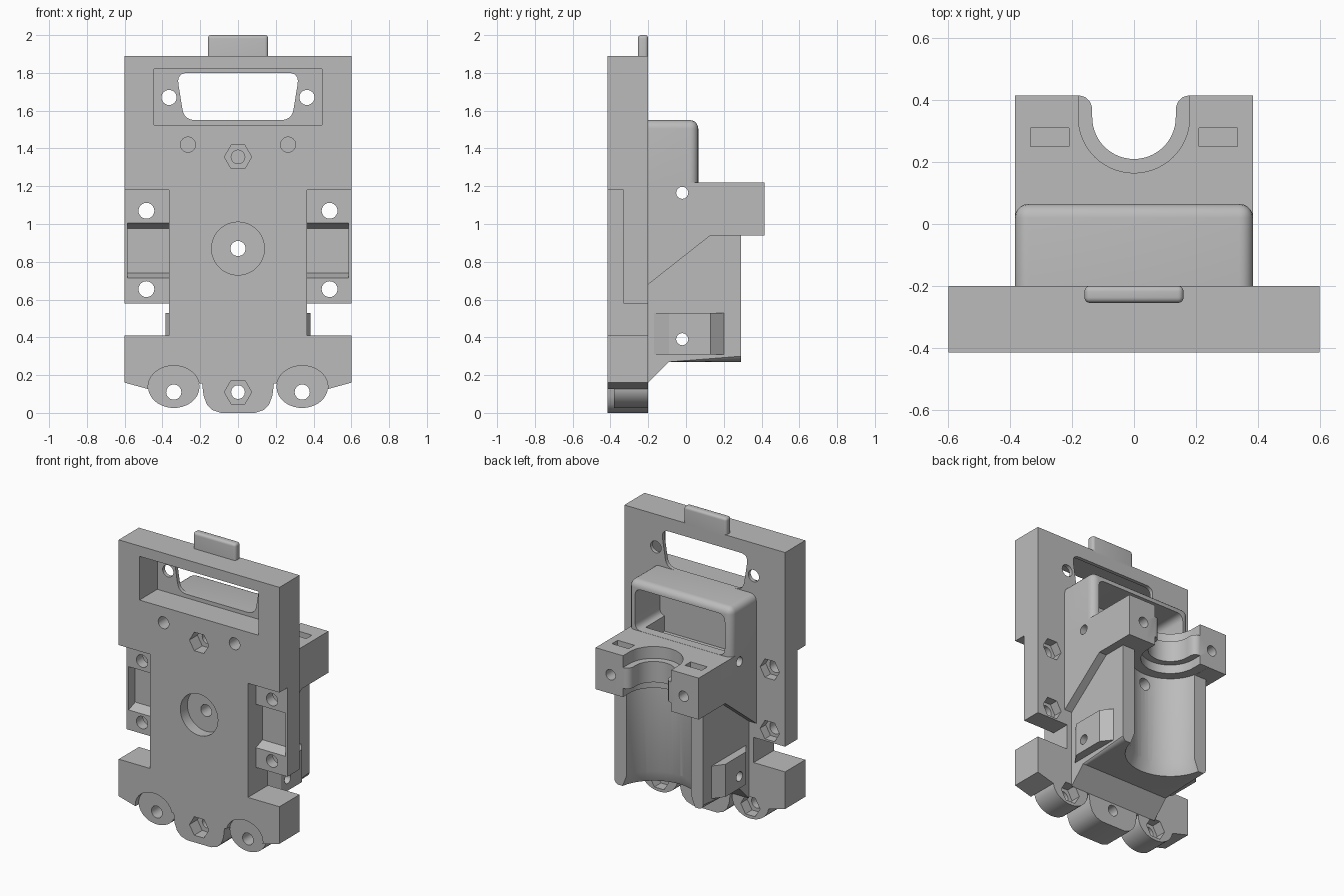
import bpy, bmesh
from math import sin, cos, pi, radians
from mathutils import Vector

cube = bpy.data.objects.get("Cube")
if cube:
    bpy.data.objects.remove(cube, do_unlink=True)

grey = bpy.data.materials.new("plain_grey")
grey.use_nodes = True
grey.diffuse_color = (0.5, 0.5, 0.5, 1)
grey.node_tree.nodes["Principled BSDF"].inputs["Base Color"].default_value = (0.5, 0.5, 0.5, 1)

FRONT, BACK = -0.415, -0.2   # the two faces of the plate


def rect(x0, x1, y0, y1):
    return [(x0, y0), (x1, y0), (x1, y1), (x0, y1)]


def ring(cx, cy, rx, ry=None, n=40):
    ry = ry or rx
    return [(cx + rx * cos(2 * pi * i / n), cy + ry * sin(2 * pi * i / n)) for i in range(n)]


def rounded(pts, r, n=6):
    """Round every corner of a polygon."""
    out = []
    for i, p in enumerate(pts):
        p = Vector(p)
        a = p + (Vector(pts[i - 1]) - p).normalized() * r
        b = p + (Vector(pts[(i + 1) % len(pts)]) - p).normalized() * r
        for k in range(n + 1):
            t = k / n
            out.append(tuple(a * (1 - t) ** 2 + p * 2 * t * (1 - t) + b * t * t))
    return out


def u_shape(r, end, cy=0.345, n=28):
    """Half circle open to the back, followed by extra mouth points."""
    arc = [(r * cos(pi + pi * i / n), cy + r * sin(pi + pi * i / n)) for i in range(n + 1)]
    return arc + end + [(-x, y) for x, y in reversed(end)]


def prism(name, pts, axis, a, b, far=None):
    """Solid between a profile at a and the same (or another) profile at b."""
    place = {"x": lambda p, d: (d, p[0], p[1]),
             "y": lambda p, d: (p[0], d, p[1]),
             "z": lambda p, d: (p[0], p[1], d)}[axis]
    bm = bmesh.new()
    lo = [bm.verts.new(place(p, a)) for p in pts]
    hi = [bm.verts.new(place(p, b)) for p in (far or pts)]
    bm.faces.new(lo)
    bm.faces.new(hi)
    for i in range(len(lo)):
        bm.faces.new((lo[i - 1], lo[i], hi[i], hi[i - 1]))
    bmesh.ops.recalc_face_normals(bm, faces=bm.faces)
    me = bpy.data.meshes.new(name)
    bm.to_mesh(me)
    bm.free()
    me.materials.append(grey)
    ob = bpy.data.objects.new(name, me)
    bpy.context.collection.objects.link(ob)
    return ob


def round_edges(ob, test, r):
    bm = bmesh.new()
    bm.from_mesh(ob.data)
    edges = [e for e in bm.edges if test(e.verts[0].co, e.verts[1].co)]
    bmesh.ops.bevel(bm, geom=edges, offset=r, segments=5, profile=0.5, affect="EDGES")
    bm.to_mesh(ob.data)
    bm.free()


def activate(ob):
    bpy.ops.object.select_all(action="DESELECT")
    ob.select_set(True)
    bpy.context.view_layer.objects.active = ob


def combine(target, tool, op):
    mod = target.modifiers.new("bool", "BOOLEAN")
    mod.operation, mod.solver, mod.object = op, "EXACT", tool
    activate(target)
    bpy.ops.object.modifier_apply(modifier=mod.name)
    bpy.data.objects.remove(tool, do_unlink=True)


def cut(target, *args, **kw):
    combine(target, prism("cutter", *args, **kw), "DIFFERENCE")


def add(target, tool):
    combine(target, tool, "UNION")


def drill(target, x, z, r, a=-0.6, b=0.6, n=32):
    cut(target, ring(x, z, r, n=n), "y", a, b)


# Base plate outline with side notches and a rounded bottom tongue
half = [(0.09, 0), (0.135, 0.015), (0.165, 0.045), (0.182, 0.09), (0.19, 0.155), (0.215, 0.155),
        (0.46, 0.122), (0.6, 0.16), (0.6, 0.41), (0.365, 0.41), (0.365, 0.58), (0.6, 0.58), (0.6, 1.89)]
plate = prism("base_plate", half + [(-x, z) for x, z in reversed(half)], "y", FRONT, BACK)

for s in (-1, 1):
    # Round lugs at the bottom, set back from the front face
    lug = ring(s * 0.34, 0.138, 0.136, 0.112)
    cut(plate, lug, "y", -0.5, -0.38)
    add(plate, prism("lug", lug, "y", -0.38, BACK))
    drill(plate, s * 0.34, 0.11, 0.04)
    drill(plate, s * 0.34, 0.11, 0.072, -0.27, 0, 6)
    # Stepped side areas with a sloped pocket
    x0, x1 = sorted((s * 0.365, s * 0.7))
    cut(plate, rect(x0, x1, 0.58, 1.18), "y", -0.5, -0.33)
    x0, x1 = sorted((s * 0.365, s * 0.585))
    cut(plate, rect(x0, x1, 0.71, 1.01), "y", -0.34, -0.26, far=rect(x0, x1, 0.74, 0.975))
    for z in (0.655, 1.07):
        drill(plate, s * 0.485, z, 0.042)
        drill(plate, s * 0.485, z, 0.072, -0.26, 0, 6)
    drill(plate, s * 0.365, 1.67, 0.04)
    drill(plate, s * 0.265, 1.42, 0.04)

# Connector recess and tapered window
cut(plate, rect(-0.445, 0.445, 1.525, 1.82), "y", -0.5, -0.225)
window = [(-0.285, 1.55), (0.285, 1.55), (0.325, 1.8), (-0.325, 1.8)]
cut(plate, rounded(window, 0.06), "y", -0.5, 0)

# Centre recess, nut seats and screw holes
drill(plate, 0, 0.87, 0.14, -0.5, -0.34, 48)
drill(plate, 0, 0.87, 0.04)
for z in (0.11, 1.355):
    drill(plate, 0, z, 0.072, -0.5, -0.33, 6)
    drill(plate, 0, z, 0.036)

# Top tab
tab = prism("top_tab", rect(-0.16, 0.16, -0.255, BACK), "z", 1.88, 2.0)
round_edges(tab, lambda a, b: a.z > 1.9 or b.z > 1.9, 0.018)

# Holder: wide upper bracket, narrow lower body, rounded housing, side pads
holder = prism("holder", [(BACK, 0.68), (0.13, 0.94), (0.415, 0.94), (0.415, 1.22), (BACK, 1.22)],
               "x", -0.385, 0.385)
lower = prism("lower", [(BACK, 0.16), (-0.09, 0.27), (0.29, 0.27), (0.29, 1.0), (BACK, 1.0)],
              "x", -0.33, 0.33)
round_edges(lower, lambda a, b: abs(a.z - 0.27) < 0.001 and abs(b.z - 0.27) < 0.001
            and abs(a.x - b.x) < 0.001, 0.03)
add(holder, lower)
housing = prism("housing", rect(-0.385, 0.385, BACK, 0.065), "z", 1.22, 1.55)
round_edges(housing, lambda a, b: max(a.y, b.y) > 0 and max(a.z, b.z) > 1.5
            or min(a.z, b.z) > 1.5 and abs(a.x - b.x) < 0.001, 0.045)
add(holder, housing)
for s in (-1, 1):
    pad = [(s * 0.3, -0.17), (s * 0.33, -0.17), (s * 0.385, -0.09),
           (s * 0.385, 0.13), (s * 0.33, 0.2), (s * 0.3, 0.2)]
    add(holder, prism("pad", pad, "z", 0.31, 0.53))

# Housing cavity, open to the back
cut(holder, rounded(rect(-0.335, 0.335, 1.221, 1.5), 0.05), "y", -0.199, 0.3)
cut(holder, rect(-0.3, 0.3, -0.199, 0.0), "z", 1.12, 1.3)

# Vertical channel, its flared foot, and the stepped collar above it
cut(holder, u_shape(0.246, [(0.246, 0.6)]), "z", 0.2, 0.941)
cut(holder, u_shape(0.28, [(0.28, 0.6)]), "z", 0.26, 0.35, far=u_shape(0.245, [(0.245, 0.6)]))
cut(holder, u_shape(0.18, [(0.18, 0.6)]), "z", 0.9, 1.0)
cut(holder, u_shape(0.135, [(0.135, 0.375), (0.142, 0.395), (0.157, 0.41), (0.178, 0.416), (0.178, 0.6)]),
    "z", 0.9, 1.3)
cut(holder, u_shape(0.18, [(0.18, 0.6)]), "z", 1.14, 1.3)

# Clamp screw holes with nut slots, cross holes, centre hole
for s in (-1, 1):
    drill(holder, s * 0.272, 1.067, 0.035, 0.2, 0.5)
    x0, x1 = sorted((s * 0.21, s * 0.335))
    cut(holder, rect(x0, x1, 0.25, 0.31), "z", 1.0, 1.3)
for z in (0.39, 1.165):
    cut(holder, ring(-0.02, z, 0.032, n=24), "x", -0.6, 0.6)
drill(holder, 0, 0.87, 0.04)

for ob in (plate, tab, holder):
    activate(ob)
    bpy.ops.object.shade_smooth_by_angle(angle=radians(30))
